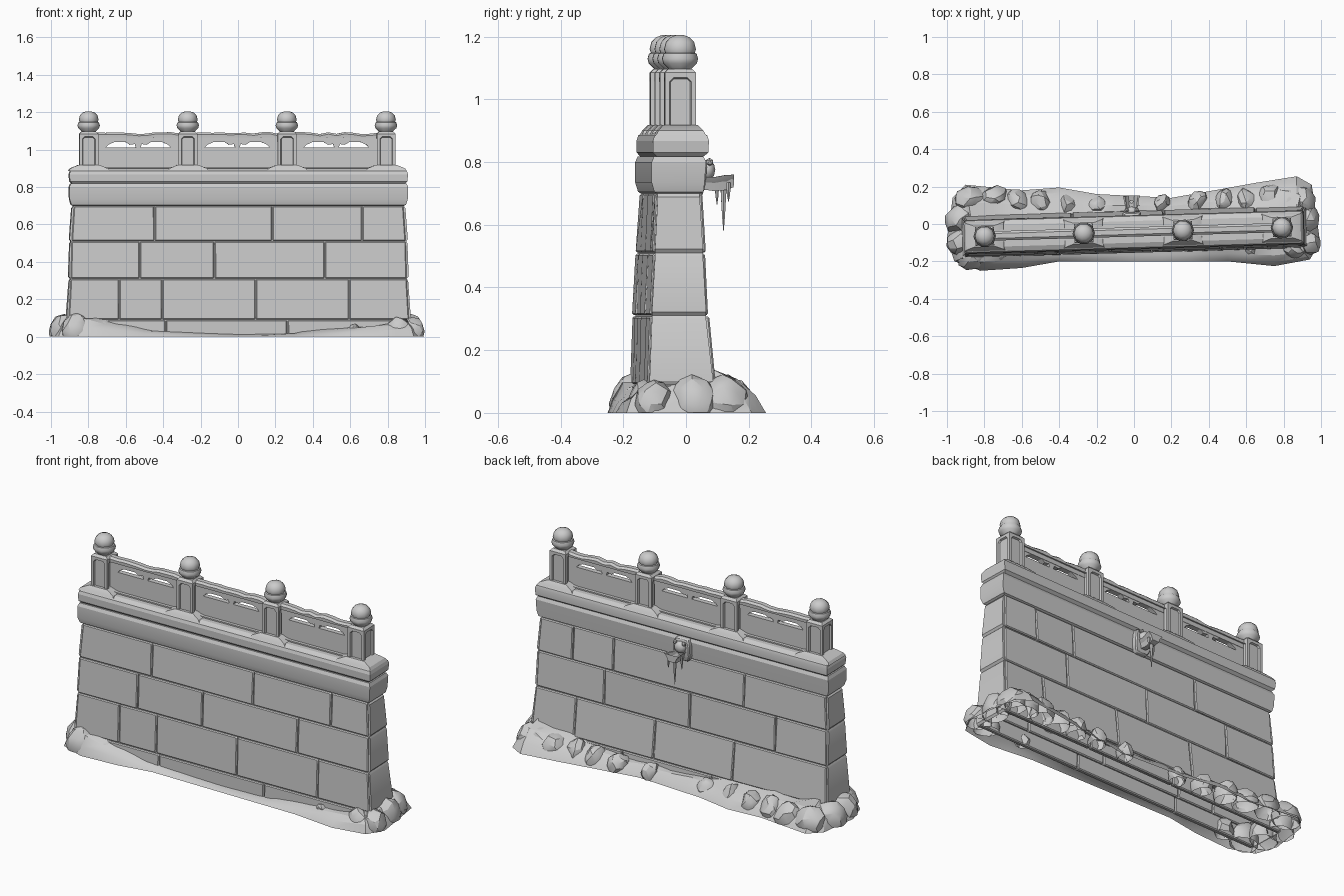
import bpy, bmesh, math, random
from mathutils import Matrix, Vector

random.seed(4)
cube = bpy.data.objects.get("Cube")
if cube:
    bpy.data.objects.remove(cube)

stone = bpy.data.materials.new("pale_grey_stone")
stone.use_nodes = True
GREY = (0.6, 0.6, 0.6, 1)
stone.diffuse_color = GREY
stone.node_tree.nodes["Principled BSDF"].inputs["Base Color"].default_value = GREY

TURN = Matrix.Rotation(0.029, 4, "Z")   # the wall stands slightly skewed
MID = -0.042                            # centre line of the railing


def finish(name, bm, turned=True, angle=30):
    bmesh.ops.recalc_face_normals(bm, faces=bm.faces)
    if turned:
        bmesh.ops.transform(bm, matrix=TURN, verts=bm.verts)
    me = bpy.data.meshes.new(name)
    bm.to_mesh(me)
    bm.free()
    me.materials.append(stone)
    for p in me.polygons:
        p.use_smooth = True
    me.set_sharp_from_angle(angle=math.radians(angle))
    ob = bpy.data.objects.new(name, me)
    bpy.context.collection.objects.link(ob)
    return ob


def loft(bm, rings, bottom=True, top=True):
    rows = [[bm.verts.new(p) for p in r] for r in rings]
    n = len(rows[0])
    for a, b in zip(rows, rows[1:]):
        for i in range(n):
            j = (i + 1) % n
            bm.faces.new((a[i], a[j], b[j], b[i]))
    if bottom:
        bm.faces.new(rows[0][::-1])
    if top:
        bm.faces.new(rows[-1])


def rect(x0, x1, y0, y1, z):
    return [(x0, y0, z), (x1, y0, z), (x1, y1, z), (x0, y1, z)]


def turned_shape(bm, profile, x, y, sides):
    loft(bm, [[(x + r * math.cos(math.tau * i / sides), y + r * math.sin(math.tau * i / sides), z)
               for i in range(sides)] for r, z in profile])


def prism(bm, outline, y0, y1):
    loft(bm, [[(x, y, z) for x, z in outline] for y in (y0, y1)])


def bevel(bm, width, segments=1):
    bmesh.ops.recalc_face_normals(bm, faces=bm.faces)
    bmesh.ops.bevel(bm, geom=bm.edges[:], offset=width, segments=segments,
                    affect="EDGES", clamp_overlap=True)


# Wall section: height, half length, front y, back y
SECTION = [(0, .925, -.152, .07), (.09, .922, -.151, .068), (.31, .91, -.143, .046),
           (.51, .905, -.133, .036), (.70, .893, -.124, .026)]
JOINTS = [((-.39, .26), (-.2, .35)),
          ((-.64, -.41, .09, .59), (-.33, .16, .65)),
          ((-.53, -.13, .46), (-.58, -.05, .48)),
          ((-.45, .18, .66), (-.38, .43, .68))]

# Hollow core, pinched at every bed joint
bm = bmesh.new()
rings = []
for (z0, h0, f0, b0), (z1, h1, f1, b1) in zip(SECTION, SECTION[1:]):
    for z, h, f, b, pinch in ((z0, h0, f0, b0, .008), (z0 + .012, h0, f0, b0, 0),
                              (z1 - .012, h1, f1, b1, 0), (z1, h1, f1, b1, .008)):
        h -= pinch + random.uniform(0, .004)
        rings.append(rect(-h, h, f + .008, b - .008, z))
loft(bm, rings, bottom=False)
finish("wall_core", bm)

# Facing blocks, front and back
for row, (lo, hi) in enumerate(zip(SECTION, SECTION[1:])):
    for side, label in enumerate(("front", "back")):
        out = 1 if side else -1
        bm = bmesh.new()
        cuts = [None, *JOINTS[row][side], None]
        for a, b in zip(cuts, cuts[1:]):
            ring = []
            for z, h, f, k in ((lo[0] + .002, lo[1], lo[2 + side], 0), (hi[0] - .002, hi[1], hi[2 + side], 0)):
                x0 = -h + .012 if a is None else a + .002
                x1 = h - .012 if b is None else b - .002
                bulge = [k + random.uniform(-.002, .004) * out for _ in range(2)]
                ring.append([(x0, f + bulge[0], z), (x1, f + bulge[1], z),
                             (x1, f - .025 * out, z), (x0, f - .025 * out, z)])
            loft(bm, ring)
        bevel(bm, .005)
        finish(f"{label}_blocks_{row + 1}", bm)

# Cornice and coping
bm = bmesh.new()
loft(bm, [rect(-h, h, f, b, z) for z, h, f, b in (
    (.70, .885, -.118, .02), (.705, .895, -.127, .03), (.735, .904, -.136, .033),
    (.80, .906, -.136, .038), (.818, .898, -.128, .03))])
finish("cornice", bm, angle=20)
bm = bmesh.new()
loft(bm, [rect(-h, h, f, b, z) for z, h, f, b in (
    (.818, .89, -.12, .03), (.83, .902, -.131, .045), (.868, .906, -.132, .047),
    (.885, .9, -.126, .042), (.898, .875, -.1, .016))])
finish("coping", bm, angle=20)

# Posts with recessed panels, sloped feet and bud finials
POSTS = [-.8 + .53 * i for i in range(4)]
for n, px in enumerate(POSTS, 1):
    bm = bmesh.new()
    loft(bm, [rect(px - .05, px + .05, MID - .05, MID + .05, z) for z in (.89, 1.085)])
    bmesh.ops.recalc_face_normals(bm, faces=bm.faces)
    for direction in [Vector(v) for v in ((1, 0, 0), (-1, 0, 0), (0, 1, 0), (0, -1, 0))]:
        face = max(bm.faces, key=lambda f: f.normal.dot(direction) * f.calc_area())
        bmesh.ops.inset_region(bm, faces=[face], thickness=.022)
        centre = face.calc_center_median()
        bmesh.ops.bevel(bm, geom=list(face.verts), offset=.012, affect="VERTICES")
        bm.normal_update()
        panel = min(bm.faces, key=lambda f: (f.calc_center_median() - centre).length)
        bmesh.ops.inset_region(bm, faces=[panel], thickness=.004, depth=-.01)
        bm.normal_update()
    loft(bm, [rect(px - r, px + r, MID - r, MID + r, z) for r, z in ((.05, 1.085), (.038, 1.097))])
    finish(f"post_{n}", bm)

    bm = bmesh.new()
    loft(bm, [rect(px - w, px + w, MID - d, MID + d, z)
              for w, d, z in ((.11, .08, .885), (.1, .072, .9), (.056, .056, .918))])
    finish(f"post_foot_{n}", bm)

    bm = bmesh.new()
    turned_shape(bm, [(.034, 1.09), (.04, 1.1), (.056, 1.115), (.06, 1.13), (.055, 1.146),
                      (.049, 1.148), (.053, 1.16), (.047, 1.183), (.032, 1.198), (.012, 1.205)], px, MID, 10)
    finish(f"finial_{n}", bm, angle=35)

# Railing bays: sill, solid panel, pierced band, weathered top rail
for n, (a, b) in enumerate(zip(POSTS, POSTS[1:]), 1):
    x0, x1, c = a + .045, b - .045, (a + b) / 2
    bm = bmesh.new()
    prism(bm, [(x0, .89), (x1, .89), (x1, 1.012), (x0, 1.012)], MID - .014, MID + .014)
    prism(bm, [(x0, 1.04), (x1, 1.04), (x1, 1.07), (x0, 1.07)], MID - .016, MID + .016)
    for end, s in ((x0, 1), (x1, -1)):
        prism(bm, [(end, 1.01), (end + .045 * s, 1.01), (end + .06 * s, 1.026),
                   (end + .095 * s, 1.042), (end, 1.042)], MID - .014, MID + .014)
    prism(bm, [(c - .07, 1.042), (c - .045, 1.026), (c - .018, 1.03), (c - .012, 1.01),
               (c + .012, 1.01), (c + .018, 1.03), (c + .045, 1.026), (c + .07, 1.042)], MID - .014, MID + .014)
    finish(f"railing_panel_{n}", bm)

    bm = bmesh.new()
    prism(bm, [(x0, .885), (x1, .885), (x1, .915), (x1 - .05, .905), (x0 + .05, .905), (x0, .915)],
          MID - .032, MID + .032)
    finish(f"railing_sill_{n}", bm)

    bm = bmesh.new()
    steps = 10
    rings = []
    for i in range(steps + 1):
        x, t = x0 + (x1 - x0) * i / steps, 1.088 + random.uniform(-.005, .006)
        rings.append([(x, MID + y, z) for y, z in ((-.024, 1.064), (.024, 1.064), (.025, t - .01),
                                                   (.013, t), (-.013, t), (-.025, t - .01))])
    loft(bm, rings)
    finish(f"top_rail_{n}", bm, angle=25)

# Drain spout on the back
SX = -.01
bm = bmesh.new()
loft(bm, [rect(SX - w, SX + w, .02, y, z) for w, y, z in
          ((.035, .05, .69), (.05, .06, .72), (.05, .066, .79), (.035, .055, .82))])
bevel(bm, .006)
finish("spout_plate", bm)
bm = bmesh.new()
bmesh.ops.create_icosphere(bm, subdivisions=2, radius=.034,
                           matrix=Matrix.Translation((SX, .07, .775)) @ Matrix.Diagonal((1, .7, 1, 1)))
for s in (-1, 1):
    bmesh.ops.create_icosphere(bm, subdivisions=1, radius=.013,
                               matrix=Matrix.Translation((SX + .027 * s, .075, .8)))
finish("spout_head", bm)
bm = bmesh.new()
trough = [(-.8, .02), (-.45, -.022), (.45, -.022), (.8, .02), (1, .022), (.6, -.0),
          (.35, -.008), (-.35, -.008), (-.6, 0), (-1, .022)]
loft(bm, [[(SX + w * x, y, zc + z * k) for x, z in trough]
          for w, y, zc, k in ((.03, .03, .735, .9), (.034, .09, .73, 1), (.04, .13, .735, 1.1), (.046, .152, .74, .9))])
finish("spout_lip", bm)
bm = bmesh.new()
for x, y, tip, r in ((0, .12, .582, .011), (-.03, .1, .665, .007), (.03, .135, .675, .007)):
    turned_shape(bm, [(r, .735), (r * .9, .70), (r * .5, tip * .6 + .28), (.001, tip)], SX + x, y, 6)
finish("icicles", bm)

# Snow drift: outline x, y and height against the wall
DRIFT = [(-1, -.08, .09), (-.96, -.2, .12), (-.82, -.25, .11), (-.6, -.235, .07), (-.4, -.2, .03), (0, -.2, .015),
         (.3, -.2, .02), (.5, -.2, .05), (.75, -.225, .07), (.94, -.19, .1), (.995, -.1, .1), (.975, .05, .1),
         (.95, .21, .12), (.87, .255, .13), (.65, .22, .1), (.4, .175, .08), (.2, .14, .07), (0, .15, .07),
         (-.2, .16, .08), (-.4, .195, .09), (-.6, .18, .1), (-.9, .21, .12), (-.97, .14, .12), (-.985, .02, .1)]
line = []
for i, p in enumerate(DRIFT):
    q = DRIFT[(i + 1) % len(DRIFT)]
    line += [Vector(p), Vector(p).lerp(Vector(q), .5)]
rings = [[], [], [], []]
for p in line:
    wall_mid = -.042 + .029 * p.x
    foot = Vector((max(-.87, min(.87, p.x)), max(wall_mid - .09, min(wall_mid + .09, p.y)), 0))
    rim = Vector((p.x, p.y, 0))
    for ring, t, k in zip(rings, (0, .18, .5, 1), (0, .42, .8, 1)):
        pos = rim.lerp(foot, t)
        pos.z = p.z * k * (random.uniform(.8, 1.15) if k else 0)
        ring.append(pos)
bm = bmesh.new()
loft(bm, rings, bottom=False, top=False)
finish("snow_drift", bm, turned=False, angle=25)

# Lumps of snow banked on the drift
bm = bmesh.new()
spots = [(x, .1 + .035 * abs(x) + random.uniform(-.015, .02), .045 + .045 * abs(x))
         for x in (-.88, -.75, -.62, -.5, -.36, -.2, .15, .34, .48, .6, .72, .83, .9)]
spots += [(.92, .02, .085), (.93, -.1, .075), (-.93, .03, .09), (-.92, -.09, .09),
          (-.86, -.17, .09), (.85, -.13, .07), (-.72, -.16, .06), (.62, -.13, .04)]
for x, y, r in spots:
    place = Matrix.Translation((x, y, .03)) @ Matrix.Rotation(random.uniform(0, 3), 4, "Z")
    made = bmesh.ops.create_icosphere(bm, subdivisions=2, radius=r, matrix=place @ Matrix.Diagonal((1, .8, 1.05, 1)))
    for v in made["verts"]:
        v.co += Vector([random.uniform(-.006, .006) for _ in range(3)])
bmesh.ops.bisect_plane(bm, geom=bm.verts[:] + bm.edges[:] + bm.faces[:], plane_co=(0, 0, .002),
                       plane_no=(0, 0, -1), clear_outer=True)
finish("snow_lumps", bm, turned=False, angle=25)
